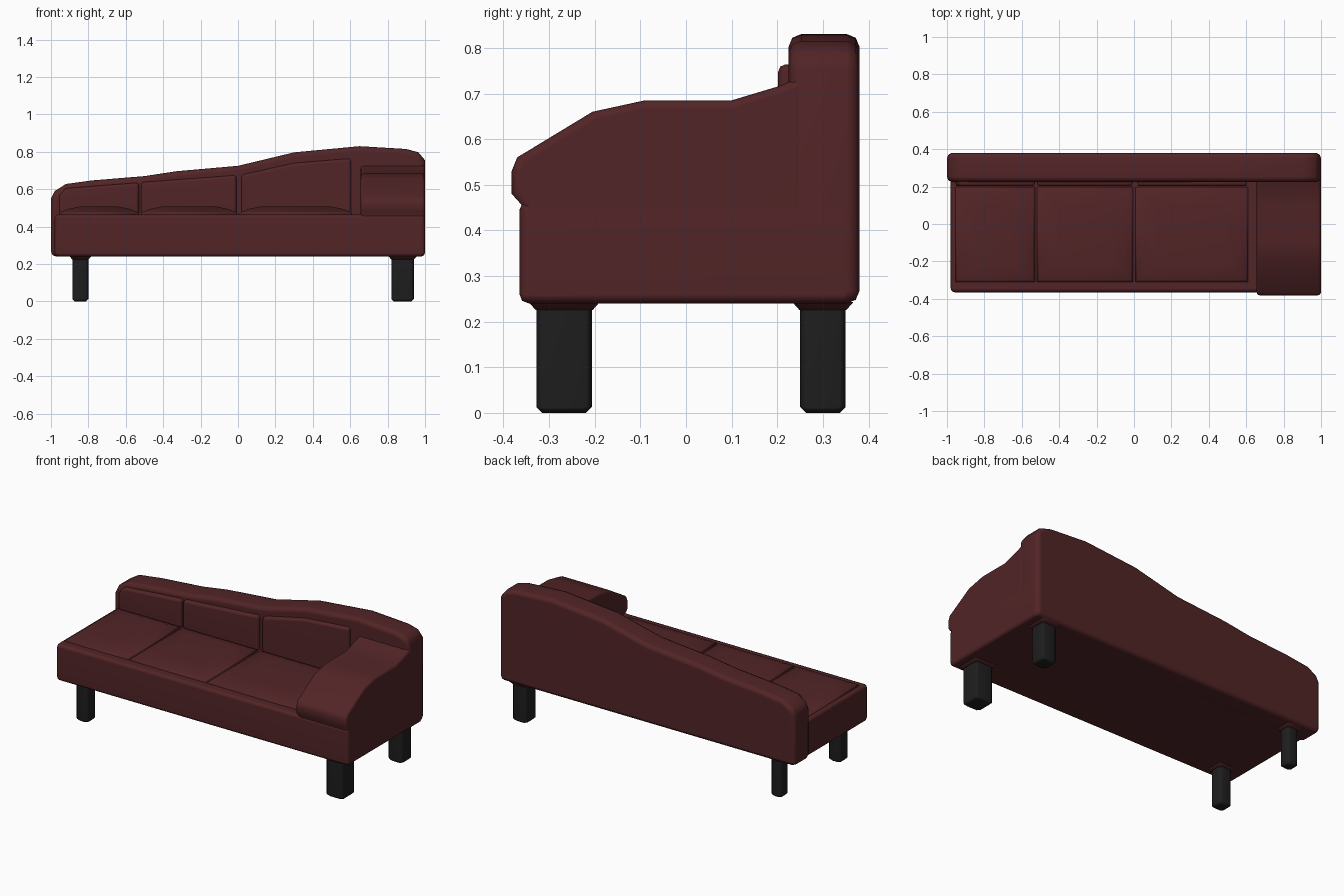
import bpy, bmesh

if "Cube" in bpy.data.objects:
    bpy.data.objects.remove(bpy.data.objects["Cube"])

def material(name, rgb):
    m = bpy.data.materials.new(name)
    m.diffuse_color = (*rgb, 1)
    m.use_nodes = True
    m.node_tree.nodes["Principled BSDF"].inputs["Base Color"].default_value = m.diffuse_color
    return m

RED = material("dark red upholstery", (0.085, 0.018, 0.020))
BLACK = material("black leg", (0.013, 0.013, 0.013))

def finish(name, bm, mat, bevel=0.0, segments=2, limit=0.87):
    """Bevel the sharp edges, shade smooth and link the object."""
    bmesh.ops.recalc_face_normals(bm, faces=bm.faces)
    if bevel:
        edges = [e for e in bm.edges if e.calc_face_angle(0) > limit]
        bmesh.ops.bevel(bm, geom=edges, offset=bevel, segments=segments,
                        profile=0.5, affect='EDGES', clamp_overlap=True)
    me = bpy.data.meshes.new(name)
    bm.to_mesh(me)
    bm.free()
    me.materials.append(mat)
    me.shade_smooth()
    me.set_sharp_from_angle(angle=1.1)
    ob = bpy.data.objects.new(name, me)
    bpy.context.collection.objects.link(ob)
    mod = ob.modifiers.new("even shading", 'WEIGHTED_NORMAL')
    mod.keep_sharp = True
    return ob

def loft(name, rings, mat, **kw):
    """Join equal-length rings of points and cap both ends."""
    bm = bmesh.new()
    vs = [[bm.verts.new(p) for p in r] for r in rings]
    n = len(vs[0])
    for a, b in zip(vs, vs[1:]):
        for i in range(n):
            j = (i + 1) % n
            bm.faces.new((a[i], a[j], b[j], b[i]))
    bm.faces.new(vs[0])
    bm.faces.new(vs[-1])
    return finish(name, bm, mat, **kw)

def rect(x0, x1, y0, y1, z, i=0.0):
    return [(x0 + i, y0 + i, z), (x1 - i, y0 + i, z),
            (x1 - i, y1 - i, z), (x0 + i, y1 - i, z)]

def prism_y(name, pts, y0, y1, **kw):
    return loft(name, [[(x, y, z) for x, z in pts] for y in (y0, y1)], RED, **kw)

# base
loft("base", [rect(-0.98, 1.0, -0.365, 0.365, z) for z in (0.24, 0.465)],
     RED, bevel=0.02)

# sloping backrest
prism_y("backrest", [
    (-1, 0.24), (-1, 0.55), (-0.98, 0.59), (-0.92, 0.628), (-0.78, 0.647),
    (-0.5, 0.67), (-0.33, 0.696), (0.0, 0.725), (0.3, 0.797), (0.65, 0.83),
    (0.9, 0.815), (0.965, 0.797), (1, 0.755), (1, 0.24)],
    0.225, 0.38, bevel=0.027)

# right arm with rolled front
arm = [(-0.35, 0.30), (-0.355, 0.45), (-0.382, 0.48), (-0.382, 0.53),
       (-0.37, 0.56), (-0.205, 0.66), (-0.09, 0.685), (0.1, 0.685),
       (0.2, 0.715), (0.26, 0.74), (0.26, 0.30)]
loft("right_arm", [[(x, y, z) for y, z in arm] for x in (0.655, 1.0)],
     RED, bevel=0.018)

# seat cushions, softly domed
for k, (x0, x1) in enumerate([(-0.955, -0.53), (-0.518, -0.005), (0.008, 0.61)]):
    loft(f"seat_cushion_{k + 1}",
         [rect(x0, x1, -0.31, 0.198, z, i) for z, i in
          ((0.44, 0), (0.47, 0), (0.48, 0.012), (0.495, 0.05), (0.507, 0.11))], RED)

# thin back cushions following the slope
for k, pts in enumerate([
        [(-0.955, 0.46), (-0.955, 0.565), (-0.92, 0.605), (-0.53, 0.635), (-0.53, 0.46)],
        [(-0.518, 0.46), (-0.518, 0.637), (-0.008, 0.675), (-0.008, 0.46)],
        [(0.018, 0.46), (0.018, 0.677), (0.3, 0.74), (0.605, 0.765), (0.605, 0.46)]]):
    prism_y(f"back_cushion_{k + 1}", pts, 0.202, 0.26, bevel=0.016)

# legs: chamfered posts with flared upholstered collars
def octagon(cx, cy, wx, wy, z, c):
    x, y = wx / 2, wy / 2
    return [(cx + a, cy + b, z) for a, b in (
        (x - c, -y), (x, -y + c), (x, y - c), (x - c, y),
        (-x + c, y), (-x, y - c), (-x, -y + c), (-x + c, -y))]

for name, cx, cy, wx, wy in [
        ("front_right_leg", 0.88, -0.267, 0.12, 0.122),
        ("back_right_leg", 0.887, 0.30, 0.10, 0.10),
        ("front_left_leg", -0.843, -0.27, 0.085, 0.085),
        ("back_left_leg", -0.843, 0.30, 0.075, 0.075)]:
    loft(name, [octagon(cx, cy, wx - d, wy - d, z, 0.014)
                for z, d in ((0, 0.026), (0.013, 0), (0.235, 0))], BLACK)
    loft(name + "_collar", [octagon(cx, cy, wx + d, wy + d, z, 0.016)
                            for z, d in ((0.225, 0.002), (0.243, 0.034))], RED)
